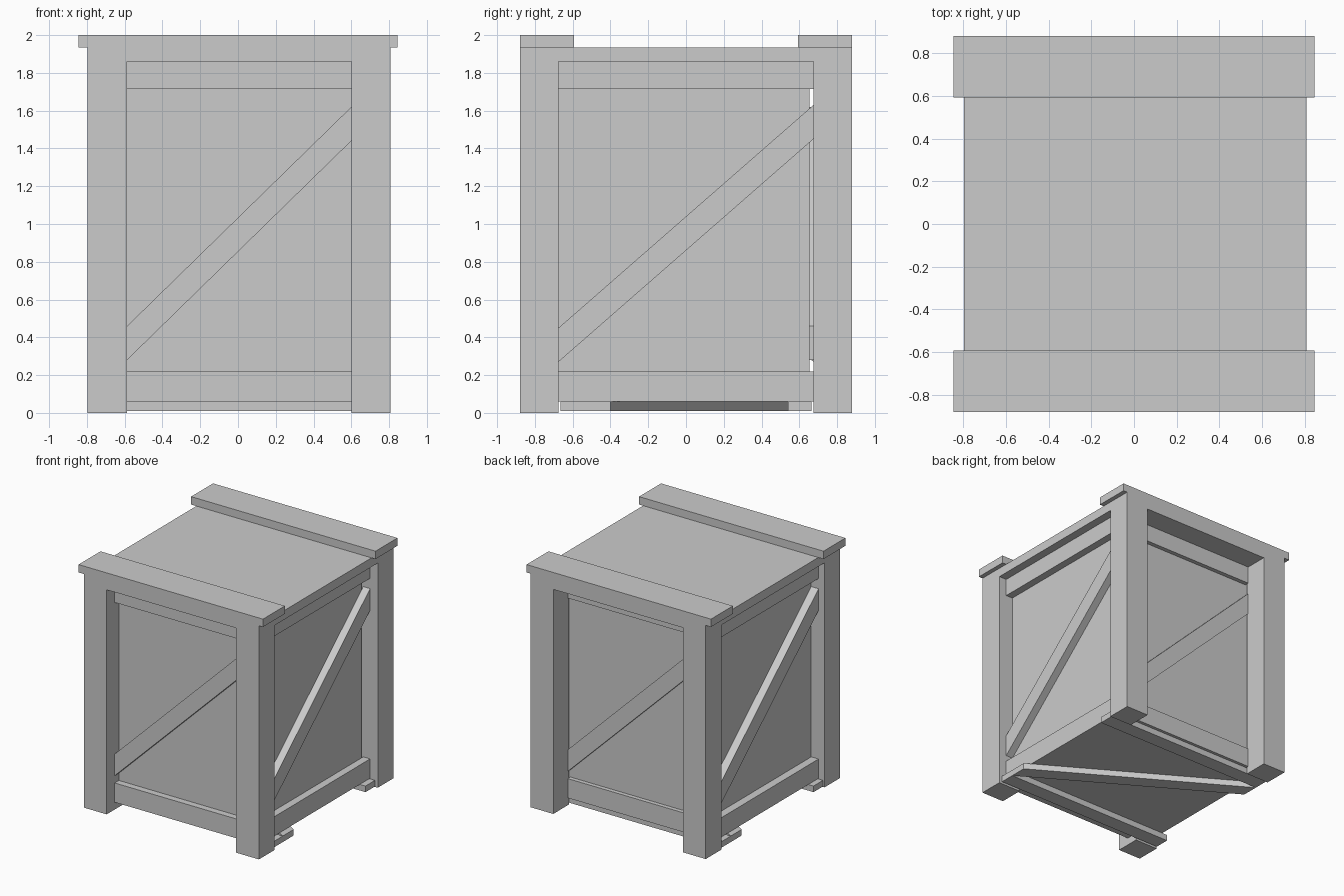
import bpy
import bmesh
from mathutils import Vector

cube = bpy.data.objects.get("Cube")
if cube:
    bpy.data.objects.remove(cube, do_unlink=True)

wood = bpy.data.materials.new("plain grey")
wood.use_nodes = True
GREY = (0.6, 0.6, 0.6, 1)
wood.diffuse_color = GREY
wood.node_tree.nodes["Principled BSDF"].inputs["Base Color"].default_value = GREY


def prism(name, outline, depth):
    """Extrude a flat outline along the depth vector."""
    bm = bmesh.new()
    face = bm.faces.new([bm.verts.new(p) for p in outline])
    grown = bmesh.ops.extrude_face_region(bm, geom=[face])["geom"]
    moved = [v for v in grown if isinstance(v, bmesh.types.BMVert)]
    bmesh.ops.translate(bm, verts=moved, vec=Vector(depth))
    bmesh.ops.recalc_face_normals(bm, faces=bm.faces)
    mesh = bpy.data.meshes.new(name)
    bm.to_mesh(mesh)
    bm.free()
    mesh.materials.append(wood)
    obj = bpy.data.objects.new(name, mesh)
    bpy.context.collection.objects.link(obj)
    return obj


def box(name, x, y, z):
    outline = [(x[0], y[0], z[0]), (x[1], y[0], z[0]),
               (x[1], y[1], z[0]), (x[0], y[1], z[0])]
    return prism(name, outline, (0, 0, z[1] - z[0]))


# Shared extents
LEFT, RIGHT = -0.797, 0.808
IN_L, IN_R = -0.587, 0.6
END, IN_Y = 0.88, 0.675
BASE, BEAM = 0.06, 0.22
RAIL, LID, SLAT = 1.715, 1.86, 1.935
PANEL_X, PANEL_Y = (-0.675, 0.675), (-0.72, 0.655)
FACE_X, FACE_Y = (-0.742, 0.738), (-0.775, 0.69)

# Inner box and lid
box("inner_box", PANEL_X, PANEL_Y, (BASE, LID))
box("lid", (LEFT, RIGHT), (-END, END), (LID, SLAT))

# Corner posts
for side, x in (("right", (LEFT, IN_L)), ("left", (IN_R, RIGHT))):
    for end, y in (("front", (-END, -IN_Y)), ("back", (IN_Y, END))):
        box(f"{end}_{side}_post", x, y, (0, LID))

# Front and back rails and diagonal braces
for i, end in enumerate(("front", "back")):
    y = (PANEL_Y[i], FACE_Y[i])
    box(f"{end}_lower_rail", (IN_L, IN_R), y, (BASE, BEAM))
    box(f"{end}_upper_rail", (IN_L, IN_R), y, (RAIL, LID))
    lo, hi = (IN_L, IN_R) if i == 0 else (IN_R, IN_L)
    prism(f"{end}_brace", [(lo, y[0], 0.28), (hi, y[0], 1.44),
                           (hi, y[0], 1.62), (lo, y[0], 0.46)],
          (0, y[1] - y[0], 0))

# Side rails and diagonal braces
for i, side in enumerate(("right", "left")):
    x = (PANEL_X[i], FACE_X[i])
    box(f"{side}_lower_rail", x, (-IN_Y, IN_Y), (BASE, BEAM))
    box(f"{side}_upper_rail", x, (-IN_Y, IN_Y), (RAIL, LID))
    lo = IN_Y if i == 0 else -IN_Y
    prism(f"{side}_brace", [(x[0], lo, 0.27), (x[0], -lo, 1.45),
                            (x[0], -lo, 1.63), (x[0], lo, 0.45)],
          (x[1] - x[0], 0, 0))

# Top slats and bottom runners
for end, s in (("front", -1), ("back", 1)):
    box(f"{end}_top_slat", (-0.845, 0.845), sorted((s * 0.593, s * END)), (SLAT, 2))
    box(f"{end}_runner", (-0.79, 0.79), sorted((s * 0.54, s * 0.665)), (0.01, BASE))

# Bottom diagonal brace
prism("bottom_brace", [(0.79, -0.54, 0.01), (0.79, -0.4, 0.01),
                       (-0.79, 0.54, 0.01), (-0.79, 0.4, 0.01)], (0, 0, BASE - 0.01))
